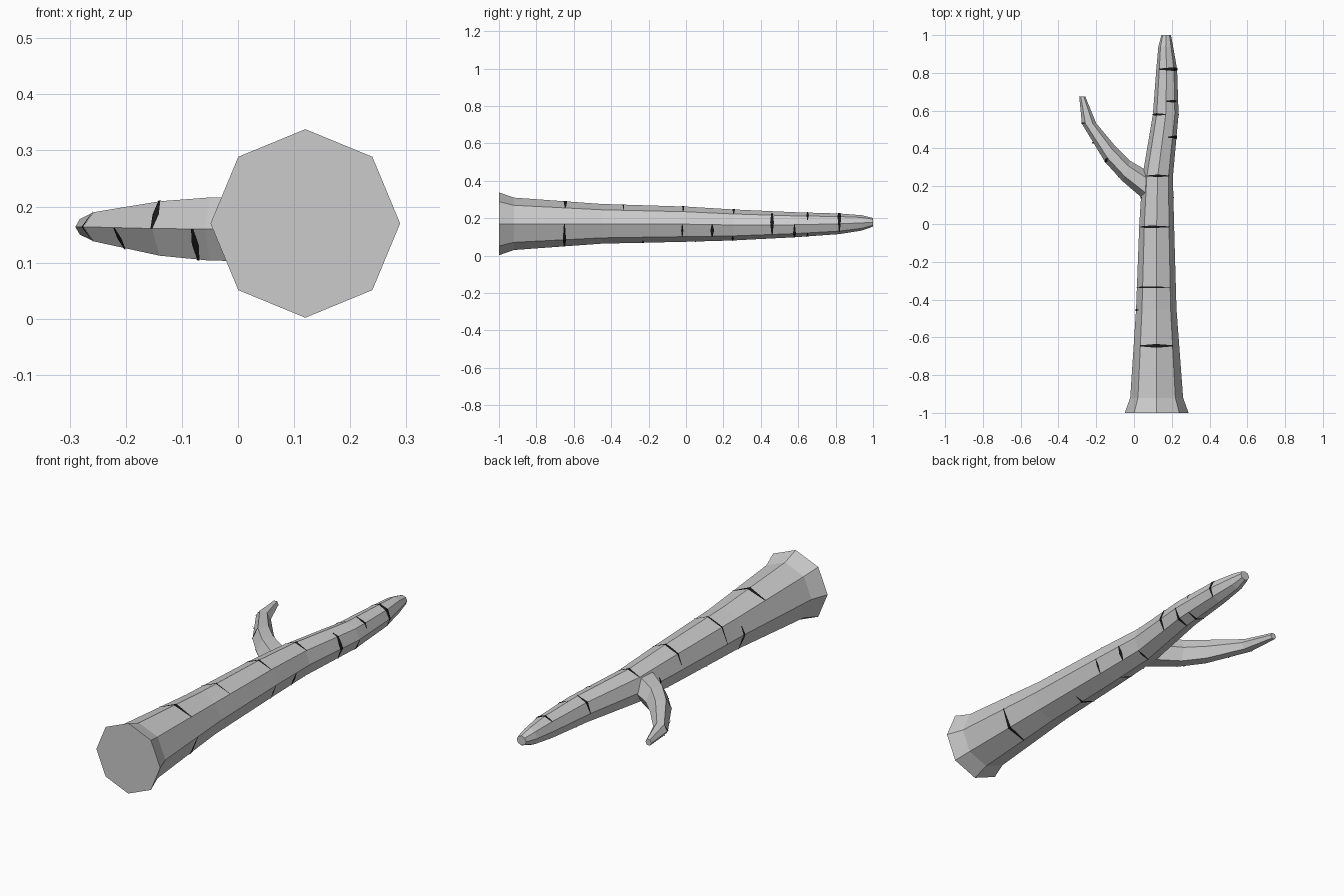
import bpy, bmesh
from math import cos, sin, radians, pi, floor
from mathutils import Vector

if "Cube" in bpy.data.objects:
    bpy.data.objects.remove(bpy.data.objects["Cube"])

# sections: x, y, z, side radius, height radius, heading of the ring (degrees)
TRUNK = [(.12, -1, .17, .169, .168, 0), (.12, -.92, .17, .14, .14, 0),
         (.118, -.45, .17, .107, .106, 0), (.12, 0, .168, .092, .094, 0),
         (.125, .25, .164, .081, .083, 0), (.168, .58, .165, .068, .067, 0),
         (.173, .82, .17, .055, .055, 0), (.168, .94, .175, .039, .041, 0),
         (.17, 1, .178, .025, .023, 0)]
BRANCH = [(.12, .16, .16, .07, .062, 70), (.05, .215, .16, .07, .066, 75),
          (-.04, .28, .16, .058, .065, 70), (-.126, .37, .161, .05, .056, 57),
          (-.238, .532, .164, .038, .03, 2), (-.274, .675, .164, .016, .016, 0)]


def corner(sec, k, sides, lift=0.0):
    x, y, z, rs, rh, head = sec
    a, h = 2 * pi * k / sides, radians(head)
    s = (rs + lift) * cos(a)
    return Vector((x + s * cos(h), y + s * sin(h), z + (rh + lift) * sin(a)))


def on_ring(sec, k, sides, lift):
    # position on the straight edge between two corners
    k0 = floor(k)
    return corner(sec, k0, sides, lift).lerp(corner(sec, k0 + 1, sides, lift), k - k0)


def section_at(secs, y):
    for a, b in zip(secs, secs[1:]):
        if y <= b[1]:
            t = (y - a[1]) / (b[1] - a[1])
            return [p + (q - p) * t for p, q in zip(a, b)]
    return list(secs[-1])


def finish(name, bm, mat=None):
    me = bpy.data.meshes.new(name)
    bm.to_mesh(me)
    bm.free()
    ob = bpy.data.objects.new(name, me)
    bpy.context.collection.objects.link(ob)
    if mat:
        me.materials.append(mat)


def loft(name, secs, sides):
    bm = bmesh.new()
    rings = [[bm.verts.new(corner(s, k, sides)) for k in range(sides)] for s in secs]
    for a, b in zip(rings, rings[1:]):
        for k in range(sides):
            n = (k + 1) % sides
            bm.faces.new((b[k], b[n], a[n], a[k]))
    bm.faces.new(rings[0])
    bm.faces.new(rings[-1][::-1])
    bmesh.ops.recalc_face_normals(bm, faces=bm.faces)
    finish(name, bm)


def bark_marks(name, secs, sides, marks, mat):
    # thin dark strips hugging the surface, thinner at their ends
    bm = bmesh.new()
    for y, k0, k1, w in marks:
        ks = sorted({k0, k1, *[k for k in range(-4, 9) if k0 < k < k1], (k0 + k1) / 2})
        prev = None
        for k in ks:
            half = w * (0.3 + 0.7 * (1 - abs(2 * (k - k0) / (k1 - k0) - 1)))
            pair = [bm.verts.new(on_ring(section_at(secs, y + d), k, sides, .002))
                    for d in (-half, half)]
            if prev:
                bm.faces.new((prev[1], pair[1], pair[0], prev[0]))
            prev = pair
    finish(name, bm, mat)


dark = bpy.data.materials.new("dark_bark")
dark.diffuse_color = (.01, .01, .01, 1)
dark.use_nodes = True
dark.node_tree.nodes["Principled BSDF"].inputs["Base Color"].default_value = dark.diffuse_color

# trunk and side branch
loft("trunk", TRUNK, 8)
loft("branch", BRANCH, 6)

# bark marks: y, start side, end side, half width
bark_marks("trunk_marks", TRUNK, 8, [
    (-.645, 1, 3, .01), (-.65, -2, 0, .009), (-.335, 1, 4, .005),
    (-.455, 3.5, 5, .008), (-.23, -3, -1.5, .008), (-.015, 1, 3.7, .007),
    (-.02, -1, 0, .006), (.14, -1, 0, .01), (.14, 3.7, 5, .009),
    (.05, -3, -2, .007), (.255, 1, 3, .007), (.25, -2, -1, .006),
    (.46, -1, 1.5, .01), (.58, 2, 4, .007), (.58, -2, 0, .008),
    (.65, .5, 2, .007), (.65, -3, -1, .006), (.82, -1, 3, .01)], dark)
bark_marks("branch_marks", BRANCH, 6, [
    (.37, 2, 3, .006), (.3, 3, 4, .006), (.45, 3, 4, .005), (.535, 2, 4, .005)], dark)
